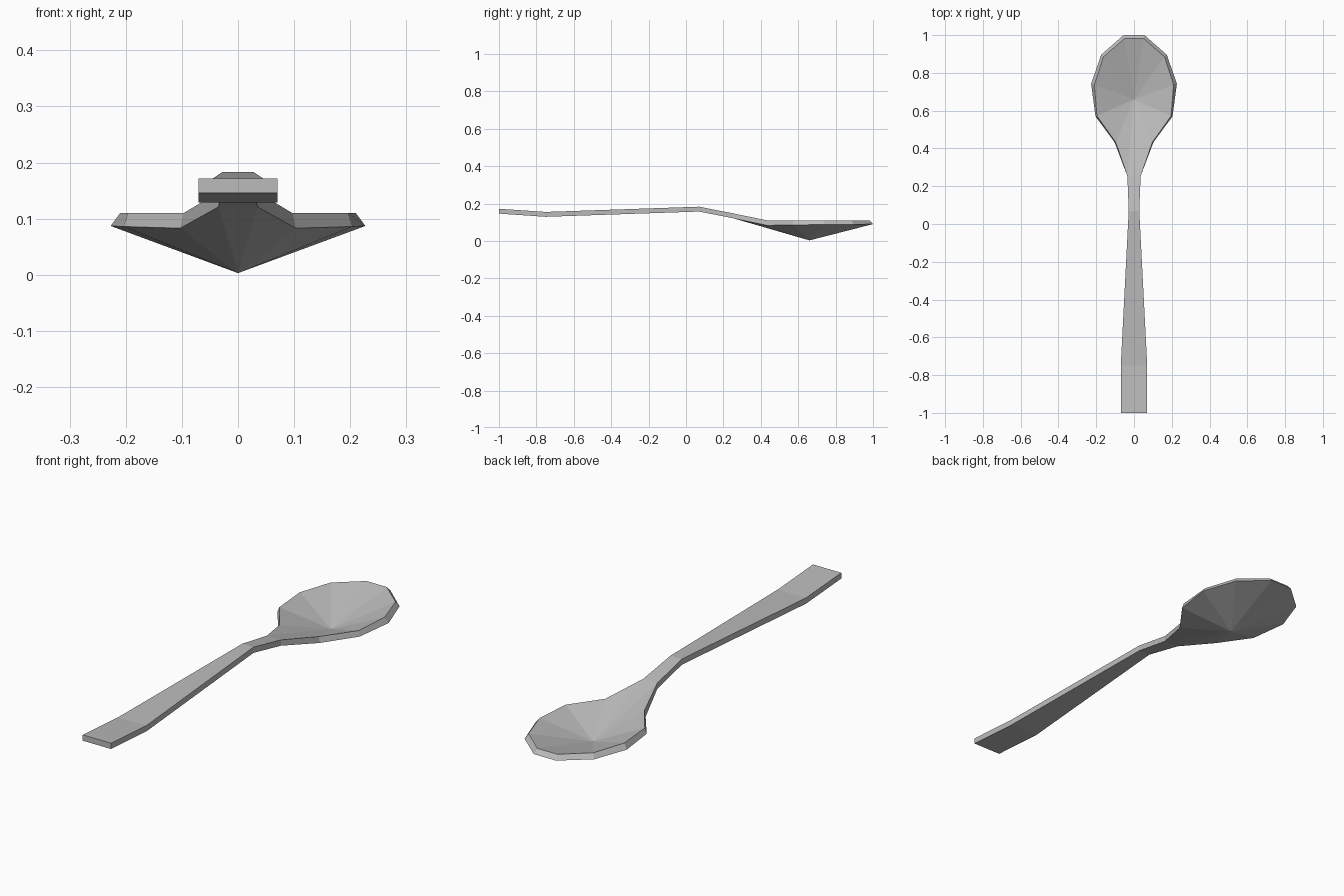
import bpy
import bmesh

cube = bpy.data.objects.get("Cube")
if cube:
    bpy.data.objects.remove(cube, do_unlink=True)

metal = bpy.data.materials.new("grey metal")
metal.use_nodes = True
colour = (0.5, 0.5, 0.5, 1)
metal.diffuse_color = colour
metal.node_tree.nodes["Principled BSDF"].inputs["Base Color"].default_value = colour

# Handle stations: y, half width, underside z; the last one is the neck
THICK = 0.026
handle = [(-1, 0.07, 0.146), (-0.75, 0.07, 0.129),
          (0.07, 0.028, 0.157), (0.253, 0.035, 0.121)]
# Bowl rim from neck to tip: upper (x, y), then flared lower (x, y, z)
rim = [((0.097, 0.433), (0.103, 0.433, 0.083)),
       ((0.196, 0.572), (0.204, 0.57, 0.086)),
       ((0.21, 0.737), (0.227, 0.743, 0.087)),
       ((0.161, 0.886), (0.173, 0.897, 0.088)),
       ((0.05, 0.982), (0.055, 1.0, 0.09))]
RIM_Z = 0.11

bm = bmesh.new()


def station(upper, lower):
    """Mirrored corners: left top, left bottom, right bottom, right top."""
    flip = lambda p: (-p[0], p[1], p[2])
    return [bm.verts.new(p) for p in (upper, lower, flip(lower), flip(upper))]


rows = [station((w, y, z + THICK), (w, y, z)) for y, w, z in handle]
neck = len(rows) - 1
rows += [station((*top, RIM_Z), low) for top, low in rim]
inner = bm.verts.new((0, 0.66, 0.031))
outer = bm.verts.new((0, 0.66, 0.003))

# Handle is a closed tube; bowl has side walls with fans inside and below
bm.faces.new(rows[0])
for i, (a, b) in enumerate(zip(rows, rows[1:])):
    for j in (range(4) if i < neck else (0, 2)):
        k = (j + 1) % 4
        bm.faces.new((a[j], a[k], b[k], b[j]))
    if i >= neck:
        for apex, pair in ((inner, (0, 3)), (outer, (1, 2))):
            for j in pair:
                bm.faces.new((a[j], b[j], apex))

# Tip wall and the fan triangles that cross the centre line
tip = rows[-1]
bm.faces.new(tip)
for end in (rows[neck], tip):
    bm.faces.new((end[0], end[3], inner))
    bm.faces.new((end[1], end[2], outer))
bmesh.ops.recalc_face_normals(bm, faces=bm.faces)

mesh = bpy.data.meshes.new("spoon")
bm.to_mesh(mesh)
bm.free()
mesh.materials.append(metal)
spoon = bpy.data.objects.new("spoon", mesh)
bpy.context.collection.objects.link(spoon)
